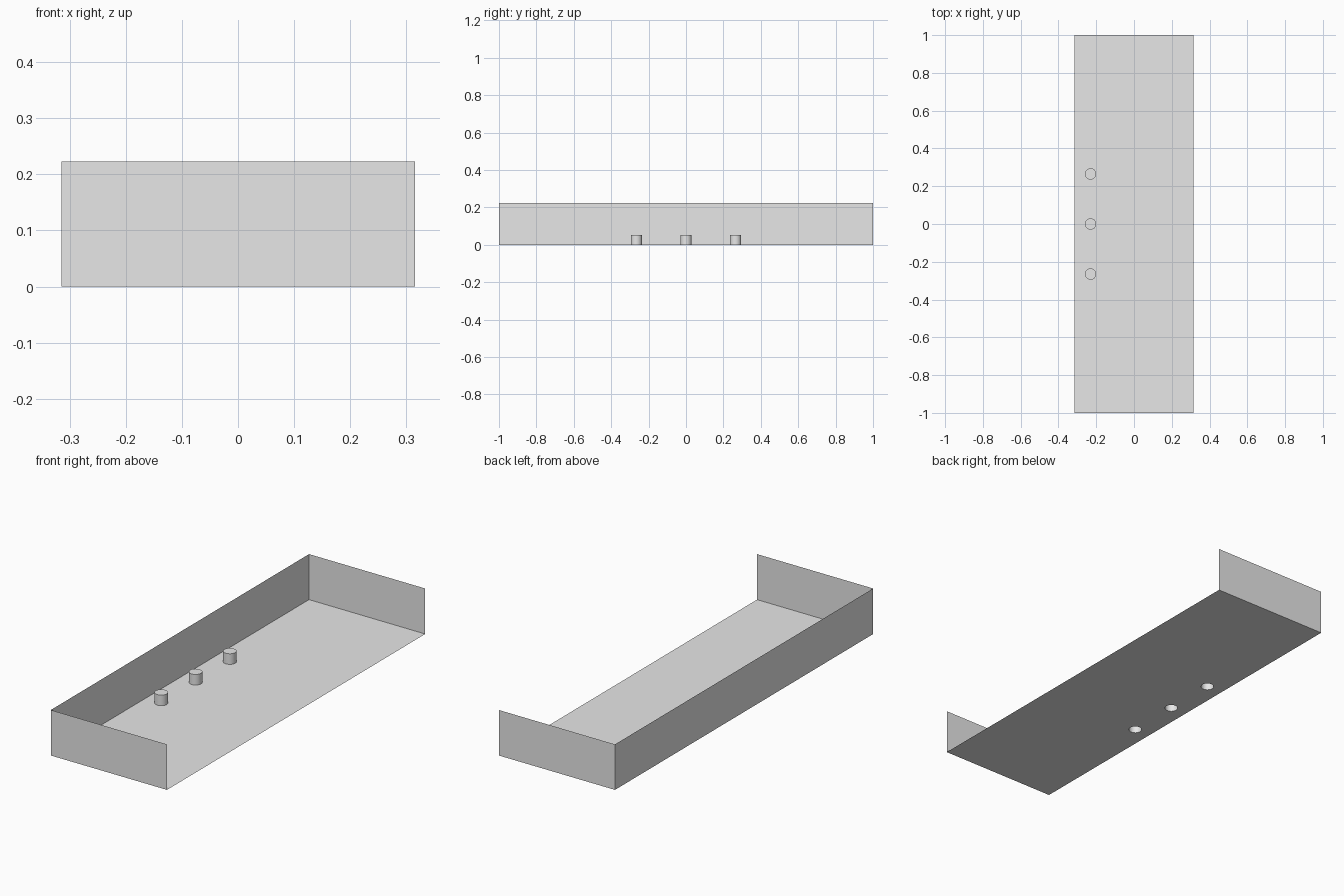
import bpy, bmesh, math
from mathutils import Matrix, Vector

if "Cube" in bpy.data.objects:
    bpy.data.objects.remove(bpy.data.objects["Cube"])

W, L, H = 0.315, 1.0, 0.223              # half width, half length, wall height
PEG_X, PEG_GAP, PEG_R, PEG_H = -0.23, 0.265, 0.03, 0.052
SEGMENTS = 32
peg_spots = [Vector((PEG_X, i * PEG_GAP, 0)) for i in (-1, 0, 1)]

grey = bpy.data.materials.new("light_grey")
grey.use_nodes = True
colour = (0.8, 0.8, 0.8, 1)
grey.diffuse_color = colour
grey.node_tree.nodes["Principled BSDF"].inputs["Base Color"].default_value = colour


def add_object(name, bm):
    mesh = bpy.data.meshes.new(name)
    bm.to_mesh(mesh)
    bm.free()
    mesh.materials.append(grey)
    obj = bpy.data.objects.new(name, mesh)
    bpy.context.collection.objects.link(obj)
    return obj


def add_sheet(name, start, end):
    """Upright thin wall between two floor corners."""
    bm = bmesh.new()
    points = [(*start, 0), (*end, 0), (*end, H), (*start, H)]
    bm.faces.new([bm.verts.new(p) for p in points])
    return add_object(name, bm)


# Floor sheet with a round opening under each hollow peg
bm = bmesh.new()
outline = [(-W, -L, 0), (W, -L, 0), (W, L, 0), (-W, L, 0)]
corners = [bm.verts.new(p) for p in outline]
for i in range(4):
    bm.edges.new((corners[i - 1], corners[i]))
for spot in peg_spots:
    bmesh.ops.create_circle(bm, segments=SEGMENTS, radius=PEG_R,
                            matrix=Matrix.Translation(spot))
bmesh.ops.triangle_fill(bm, use_beauty=True, edges=bm.edges[:], normal=(0, 0, 1))
add_object("floor", bm)

# Side wall and the two end walls; the other long side stays open
add_sheet("side_wall", (-W, L), (-W, -L))
add_sheet("front_wall", (-W, -L), (W, -L))
add_sheet("back_wall", (W, L), (-W, L))

# Hollow pegs, closed on top and open underneath
for label, spot in zip(("front", "middle", "back"), peg_spots):
    bm = bmesh.new()
    bmesh.ops.create_cone(bm, cap_ends=True, segments=SEGMENTS, radius1=PEG_R,
                          radius2=PEG_R, depth=PEG_H,
                          matrix=Matrix.Translation((0, 0, PEG_H / 2)))
    bottom = [f for f in bm.faces if f.normal.z < -0.9]
    bmesh.ops.delete(bm, geom=bottom, context='FACES_ONLY')
    peg = add_object(label + "_peg", bm)
    peg.location = spot
    bpy.ops.object.select_all(action='DESELECT')
    peg.select_set(True)
    bpy.context.view_layer.objects.active = peg
    bpy.ops.object.shade_smooth_by_angle(angle=math.radians(30))
